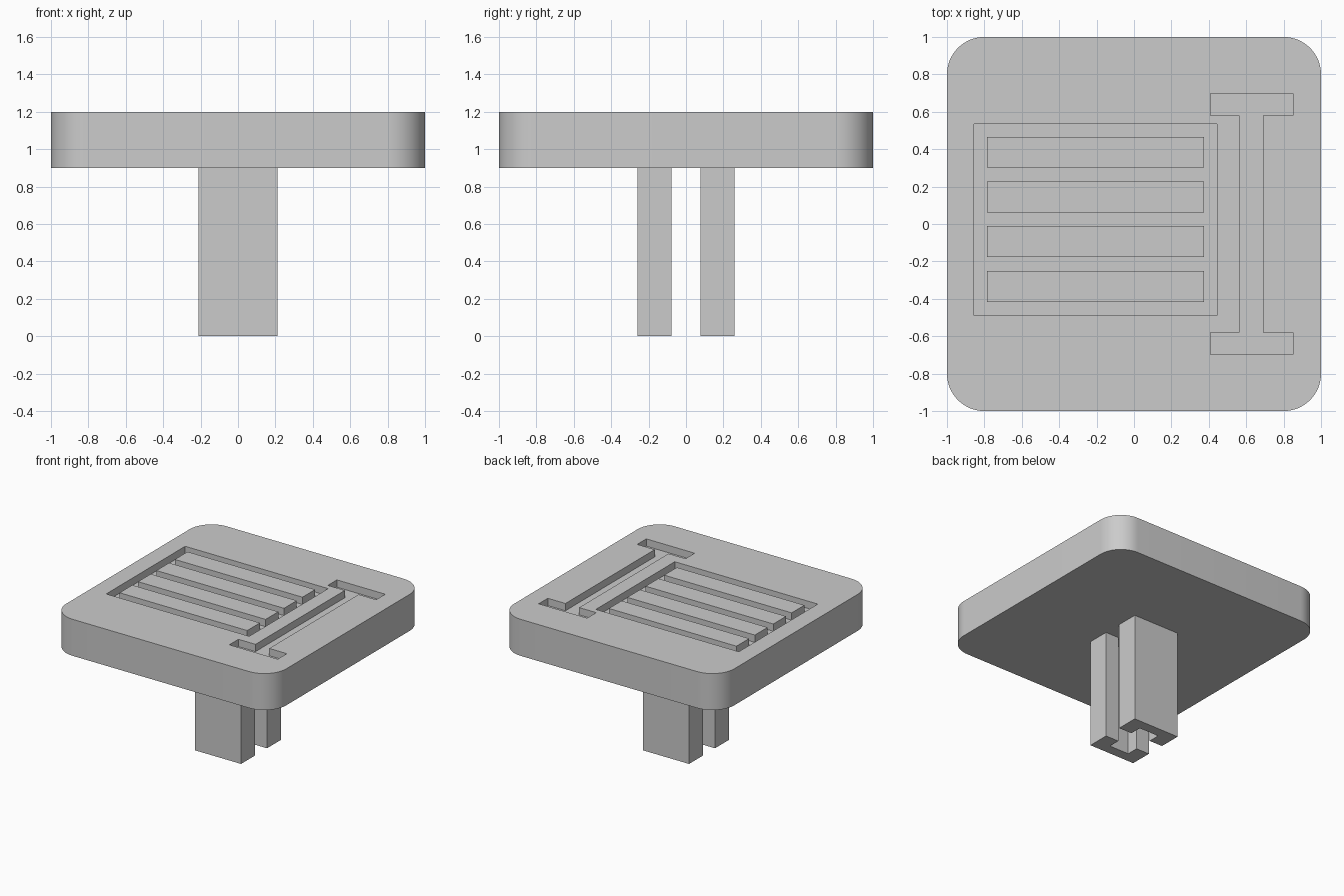
import bpy
import bmesh
import math

cube = bpy.data.objects.get("Cube")
if cube:
    bpy.data.objects.remove(cube, do_unlink=True)

BOTTOM, FLOOR, TOP = 0.9, 1.14, 1.2

grey = bpy.data.materials.new("plain grey")
grey.use_nodes = True
colour = (0.6, 0.6, 0.6, 1)
grey.diffuse_color = colour
grey.node_tree.nodes["Principled BSDF"].inputs["Base Color"].default_value = colour


def prism(name, outline, z0, z1):
    """Extrude a flat outline between two heights."""
    bm = bmesh.new()
    face = bm.faces.new([bm.verts.new((x, y, z0)) for x, y in outline])
    ext = bmesh.ops.extrude_face_region(bm, geom=[face])
    tops = [g for g in ext["geom"] if isinstance(g, bmesh.types.BMVert)]
    bmesh.ops.translate(bm, verts=tops, vec=(0, 0, z1 - z0))
    bmesh.ops.recalc_face_normals(bm, faces=bm.faces)
    mesh = bpy.data.meshes.new(name)
    bm.to_mesh(mesh)
    bm.free()
    mesh.materials.append(grey)
    obj = bpy.data.objects.new(name, mesh)
    bpy.context.collection.objects.link(obj)
    return obj


def rect(x0, x1, y0, y1):
    return [(x0, y0), (x1, y0), (x1, y1), (x0, y1)]


def rounded_square(half, radius, steps):
    points = []
    for q, (sx, sy) in enumerate([(1, 1), (-1, 1), (-1, -1), (1, -1)]):
        for i in range(steps + 1):
            a = math.pi / 2 * (q + i / steps)
            points.append((sx * (half - radius) + radius * math.cos(a),
                           sy * (half - radius) + radius * math.sin(a)))
    return points


# Cap with rounded corners
cap = prism("cap", rounded_square(1, 0.2, 16), BOTTOM, TOP)

# Sunken panel and I-shaped groove
half_i = [(0.69, 0.58), (0.85, 0.58), (0.85, 0.698),
          (0.41, 0.698), (0.41, 0.58), (0.565, 0.58)]
groove = half_i + [(x, -y) for x, y in reversed(half_i)]
cutters = [prism("panel_cutter", rect(-0.855, 0.445, -0.49, 0.535), FLOOR, TOP + 0.1),
           prism("groove_cutter", groove, FLOOR, TOP + 0.1)]
for cutter in cutters:
    cutter.hide_render = True
    cut = cap.modifiers.new("cut", "BOOLEAN")
    cut.operation = "DIFFERENCE"
    cut.solver = "EXACT"
    cut.object = cutter

# Apply the cuts and drop the cutters
bpy.context.view_layer.update()
result = cap.evaluated_get(bpy.context.evaluated_depsgraph_get())
cap_mesh = bpy.data.meshes.new_from_object(result)
cap.modifiers.clear()
cap.data = cap_mesh
for cutter in cutters:
    bpy.data.objects.remove(cutter, do_unlink=True)

bpy.ops.object.select_all(action="DESELECT")
cap.select_set(True)
bpy.context.view_layer.objects.active = cap
bpy.ops.object.shade_smooth_by_angle(angle=math.radians(30))

# Four bars standing in the panel
for i in range(4):
    y = -0.416 + 0.239 * i
    prism(f"panel_bar_{i + 1}", rect(-0.785, 0.375, y, y + 0.165), FLOOR, TOP)

# Two stem legs, each with a channel in its inner face
leg = [(-0.21, 0.26), (-0.21, 0.077), (-0.09, 0.077), (-0.09, 0.175),
       (0.09, 0.175), (0.09, 0.077), (0.21, 0.077), (0.21, 0.26)]
for name, side in (("back_leg", 1), ("front_leg", -1)):
    prism(name, [(x, side * y) for x, y in leg], 0, BOTTOM)
